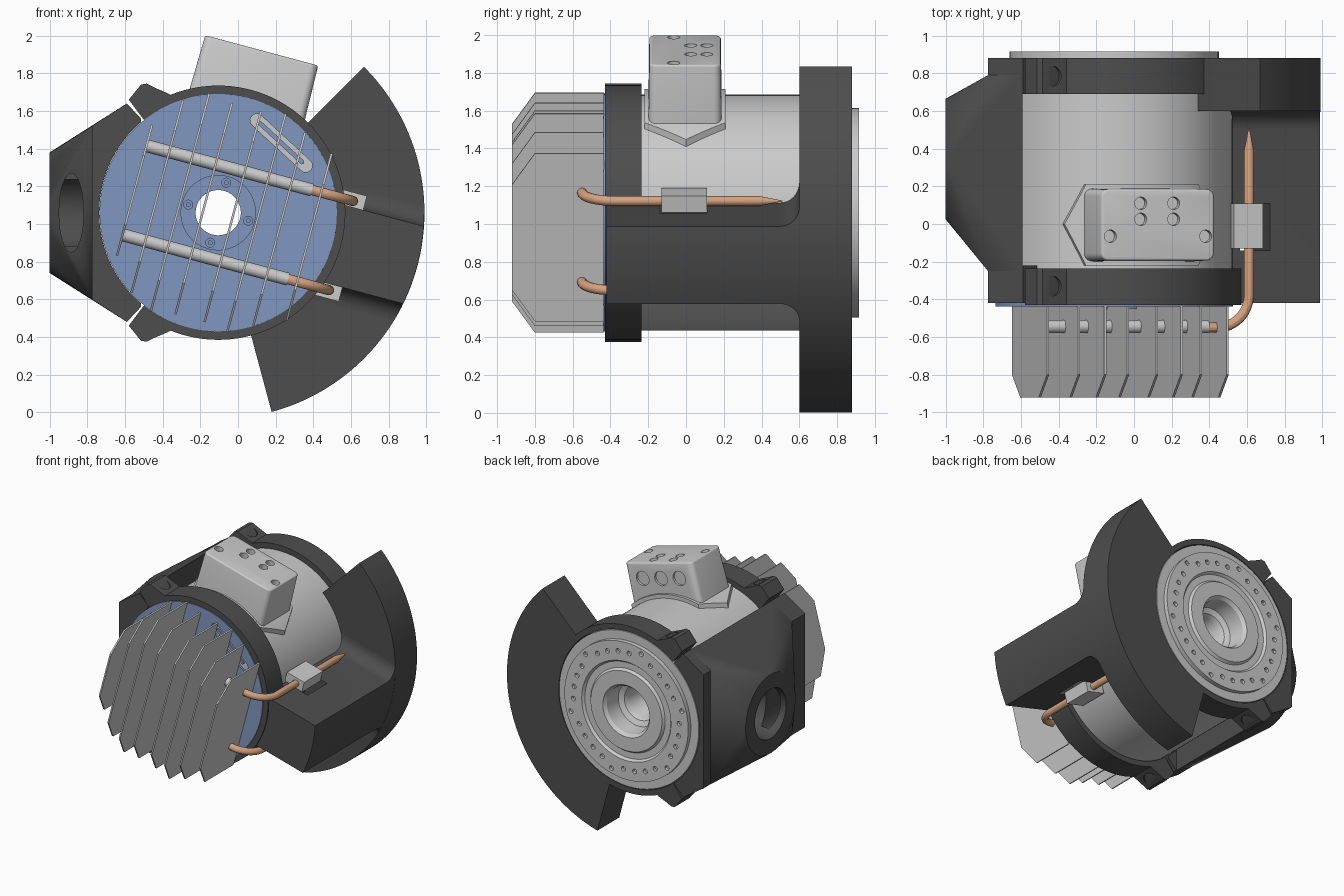
import bpy, bmesh
from math import sin, cos, pi, radians, hypot, sqrt
from mathutils import Vector, Matrix

if "Cube" in bpy.data.objects:
    bpy.data.objects.remove(bpy.data.objects["Cube"])

# Parts are made around the motor axis (y), then moved; most are tilted 15 degrees
FLAT = Matrix.Translation((-0.105, 0, 1.06))
TILT = FLAT @ Matrix.Rotation(radians(15), 4, 'Y')


def material(name, rgb):
    m = bpy.data.materials.new(name)
    m.diffuse_color = (*rgb, 1)
    m.use_nodes = True
    m.node_tree.nodes["Principled BSDF"].inputs["Base Color"].default_value = m.diffuse_color
    return m


DARK = material("dark_grey", (0.075, 0.075, 0.075))
BLUE = material("blue", (0.22, 0.31, 0.53))
COPPER = material("copper", (0.68, 0.37, 0.22))


def finish(name, bm, mat=None, frame=TILT):
    bmesh.ops.recalc_face_normals(bm, faces=bm.faces)
    me = bpy.data.meshes.new(name)
    bm.to_mesh(me)
    bm.free()
    me.transform(frame)
    ob = bpy.data.objects.new(name, me)
    bpy.context.collection.objects.link(ob)
    if mat:
        me.materials.append(mat)
    return ob


def add_prism(bm, pts, a, b, axis='Y'):
    """Extrude a 2D outline between a and b along an axis."""
    put = {'X': lambda p, t: (t, p[0], p[1]), 'Y': lambda p, t: (p[0], t, p[1]),
           'Z': lambda p, t: (p[0], p[1], t)}[axis]
    lo, hi = [[bm.verts.new(put(p, t)) for p in pts] for t in (a, b)]
    bm.faces.new(lo)
    bm.faces.new(hi[::-1])
    n = len(pts)
    for i in range(n):
        j = (i + 1) % n
        bm.faces.new((lo[i], hi[i], hi[j], lo[j]))


def prism(name, pts, a, b, axis='Y', mat=None, frame=TILT):
    bm = bmesh.new()
    add_prism(bm, pts, a, b, axis)
    return finish(name, bm, mat, frame)


def box(name, x, y, z, mat=None, frame=TILT):
    return prism(name, [(x[0], y[0]), (x[1], y[0]), (x[1], y[1]), (x[0], y[1])], *z, 'Z', mat, frame)


def lathe(name, prof, mat=None, n=96):
    """Revolve a closed (radius, y) profile round the y axis."""
    bm = bmesh.new()
    rings = [[bm.verts.new((r * cos(2 * pi * k / n), y, r * sin(2 * pi * k / n))) for r, y in prof]
             for k in range(n)]
    for k in range(n):
        p, q = rings[k], rings[(k + 1) % n]
        for i in range(len(prof)):
            j = (i + 1) % len(prof)
            bm.faces.new((p[i], p[j], q[j], q[i]))
    return finish(name, bm, mat)


def arc(r, a, b, n, cx=0, cy=0):
    return [(cx + r * cos(radians(a + (b - a) * i / n)), cy + r * sin(radians(a + (b - a) * i / n)))
            for i in range(n + 1)]


def rods(name, segs, n=20, frame=TILT, mat=None):
    """Cylinders, each given as (start, end, radius)."""
    bm = bmesh.new()
    for p, q, r in segs:
        p, q = Vector(p), Vector(q)
        m = Matrix.Translation((p + q) / 2) @ (q - p).to_track_quat('Z', 'Y').to_matrix().to_4x4()
        bmesh.ops.create_cone(bm, cap_ends=True, segments=n, radius1=r, radius2=r,
                              depth=(q - p).length, matrix=m)
    return finish(name, bm, mat, frame)


def boolean(ob, cutter, op='DIFFERENCE'):
    mod = ob.modifiers.new("cut", 'BOOLEAN')
    mod.object, mod.operation, mod.solver = cutter, op, 'EXACT'
    dg = bpy.context.evaluated_depsgraph_get()
    me = bpy.data.meshes.new_from_object(ob.evaluated_get(dg))
    ob.modifiers.clear()
    ob.data = me
    bpy.data.objects.remove(cutter)


def bore(r=0.63, a=-1.2, b=1.2):
    return rods("cutter", [((0, a, 0), (0, b, 0), r)], 96)


# Motor body with stepped, drilled rear flange
body = lathe("motor_body", [(0.12, -0.42), (0.625, -0.42), (0.625, 0.88), (0.555, 0.88), (0.555, 0.915),
             (0.40, 0.915), (0.385, 0.895), (0.335, 0.895), (0.32, 0.915), (0.21, 0.915), (0.19, 0.89),
             (0.18, 0.76), (0.14, 0.74), (0.12, 0.70)])
holes = []
for k in range(30):
    a, r = 2 * pi * k / 30, 0.475 if k % 5 else 0.515
    holes.append(((r * cos(a), 0.89, r * sin(a)), (r * cos(a), 1, r * sin(a)), 0.019))
boolean(body, rods("cutter", holes, 12))


# Blue front plate, slot, inspection cover and hub
def slot(p, q, r):
    ang = 152.3
    return arc(r, ang - 90, ang + 90, 10, *q) + arc(r, ang + 90, ang + 270, 10, *p)


plate = lathe("front_plate", [(0.12, -0.437), (0.63, -0.437), (0.63, -0.42), (0.12, -0.42)], BLUE)
boolean(plate, prism("cutter", slot((0.384, 0.362), (0.071, 0.526), 0.035), -0.5, -0.4))
prism("slot_floor", slot((0.36, 0.375), (0.095, 0.514), 0.012), -0.432, -0.415, 'Y', BLUE)
prism("inspection_cover", slot((-0.071, -0.526), (-0.384, -0.362), 0.05), -0.441, -0.43, 'Y', BLUE)
hub = lathe("front_hub", [(0.12, -0.45), (0.2, -0.45), (0.2, -0.43), (0.12, -0.43)], BLUE)
dirs = [(0, 1), (1, 0), (0, -1), (-1, 0)]
boolean(hub, rods("cutter", [((c * .165, -.5, s * .165), (c * .165, -.438, s * .165), .024) for c, s in dirs]))
rods("hub_screws", [((c * .165, -.446, s * .165), (c * .165, -.43, s * .165), .013) for c, s in dirs], 12, mat=BLUE)

# Cooling fins and the straight heat pipes through them
for i, (u, h) in enumerate([(-.46, .36), (-.335, .53), (-.21, .6), (-.08, .58), (.08, .58),
                            (.21, .6), (.335, .53), (.5, .46)]):
    prism(f"fin_{i}", [(-0.435, -h), (-0.80, -h), (-0.92, -h + .17), (-0.92, h - .17), (-0.80, h), (-0.435, h)],
          u - .006, u + .006, 'X')
for s in (-1, 1):
    v = 0.245 * s
    rods(f"fin_pipe_{s}", [((-0.455, -0.545, v), (0.45, -0.545, v), 0.034)])
    # Copper pipe bending rearwards to a pointed end, held by a clip
    cu = bpy.data.curves.new("pipe", 'CURVE')
    cu.dimensions, cu.bevel_depth, cu.bevel_resolution, cu.use_fill_caps = '3D', 0.027, 4, True
    path = [(0.44, -0.55)] + arc(0.175, -90, 0, 12, 0.5, -0.375) + [(0.675, 0.39), (0.675, 0.51)]
    sp = cu.splines.new('POLY')
    sp.points.add(len(path) - 1)
    for pt, (u, y) in zip(sp.points, path):
        pt.co = (u, y, v, 1)
    sp.points[-1].radius = 0.08
    tmp = bpy.data.objects.new("tmp", cu)
    bpy.context.collection.objects.link(tmp)
    bm = bmesh.new()
    bm.from_mesh(tmp.to_mesh())
    bpy.data.objects.remove(tmp)
    finish(f"copper_pipe_{s}", bm, COPPER)
    box(f"pipe_clip_{s}", (0.58, 0.74), (-0.13, 0.11), (v - .045, v + .045))

# Clamp rings with ears, split on the left
ear = [(-0.27, 0.635), (-0.34, 0.665), (-0.38, 0.685), (-0.41, 0.68), (-0.475, 0.60), (-0.40, 0.50)]
outer = arc(0.675, -112, 112, 72)
ring = outer + ear + arc(0.63, 128.5, -128.5, 80) + [(x, -z) for x, z in reversed(ear)]
bolts = [((-0.2, y, s * 0.83), (-0.335, y, s * 0.66), 0.055) for y in (-0.33, 0.785) for s in (-1, 1)]
bolts += [((-0.34, y, s * 0.66), (-0.6, y, s * 0.345), 0.02) for y in (-0.33, 0.785) for s in (-1, 1)]
for name, a, b in (("front_clamp_ring", -0.43, -0.235), ("rear_clamp_ring", 0.69, 0.88)):
    clamp = prism(name, ring, a, b, 'Y', DARK, FLAT)
    boolean(clamp, rods("cutter", [t for t in bolts if a < t[0][1] < b], 20, FLAT))


# Left mounting bracket: clamp block and tapered neck with round opening
def hull(name, pts):
    bm = bmesh.new()
    for p in pts:
        bm.verts.new(p)
    res = bmesh.ops.convex_hull(bm, input=bm.verts)
    bmesh.ops.delete(bm, geom=[g for g in set(res["geom_interior"] + res["geom_unused"])
                               if isinstance(g, bmesh.types.BMVert)], context='VERTS')
    return finish(name, bm, DARK, FLAT)


sec = [(-0.67, 0.46), (-0.485, 0.58), (-0.41, 0.50)]
block = hull("bracket_block", [(x, y, s * z) for x, z in sec for y in (-0.42, 0.88) for s in (-1, 1)])
neck = hull("bracket_neck", [(x, y, s * z) for x, z in sec[:2] for y in (-0.25, 0.79) for s in (-1, 1)]
            + [(-0.895, y, z) for y, z in arc(0.32, 0, 351, 39, 0.345, 0)])
for part in (block, neck):
    boolean(part, bore(0.632))
    boolean(part, box("cutter", (-0.487, 0), (-0.22, 0.69), (-1, 1), None, FLAT))
    boolean(part, rods("cutter", [((-1, 0.345, 0), (-0.2, 0.345, 0), 0.2)], 48, FLAT))
boolean(neck, prism("cutter", [(-0.78 + 0.065 * x, 0.21 * z) for x, z in arc(1, 0, 345, 23)], -0.6, 0.25,
                    'Y', None, FLAT))

# Right side: fan-shaped rear flange and side arm with filleted root
fan = arc(1.095, -60, 60, 48) + arc(0.63, 60, -60, 40)
prism("fan_flange", fan, 0.60, 0.88, 'Y', DARK)
half = [(-0.42, 0.213), (0.5, 0.213)] + arc(0.1, -90, 0, 8, 0.5, 0.313)[1:] + [(0.62, 0.313)]
arm = prism("side_arm", half + [(y, -v) for y, v in reversed(half)], 0.3, 1.3, 'X', DARK)
boolean(arm, bore(1.094), 'INTERSECT')
boolean(arm, bore(0.631))
boolean(arm, box("cutter", (0.635, 0.80), (-0.14, 0.11), (-0.5, 0.5)))

# Terminal box on a pointed saddle
saddle = prism("terminal_saddle", [(-0.41, 0), (-0.31, -0.22), (0.31, -0.22), (0.41, 0), (0.31, 0.21), (-0.31, 0.21)],
               0.2, 0.9, 'Z')
boolean(saddle, bore(0.655), 'INTERSECT')
bm = bmesh.new()
add_prism(bm, [(-0.32, -0.2), (0.32, -0.2), (0.32, 0.19), (-0.32, 0.19)], 0.45, 0.892, 'Z')
for vert in bm.verts:
    if vert.co.z > 0.8:
        vert.co.x *= 0.97
        vert.co.y *= 0.97
up = [e for e in bm.edges if abs(e.verts[0].co.z - e.verts[1].co.z) > 0.1]
bmesh.ops.bevel(bm, geom=up, offset=0.04, segments=5, affect='EDGES', profile=0.5)
top = [e for e in bm.edges if all(vt.co.z > 0.88 for vt in e.verts)]
bmesh.ops.bevel(bm, geom=top, offset=0.012, segments=3, affect='EDGES', profile=0.5)
tbox = finish("terminal_box", bm)
spots = [(u, y) for u in (-0.093, 0.088) for y in (0.025, 0.11)] + [(-0.26, -0.065), (0.264, -0.065)]
boolean(tbox, rods("cutter", [((u, y, 0.85), (u, y, 1), 0.033) for u, y in spots]
                   + [((u, 0.168, 0.77), (u, 0.3, 0.77), 0.057) for u in (-0.17, 0, 0.17)]))

# Smooth curved surfaces, keep hard edges
bpy.ops.object.select_all(action='SELECT')
bpy.context.view_layer.objects.active = body
bpy.ops.object.shade_smooth_by_angle(angle=radians(30))
